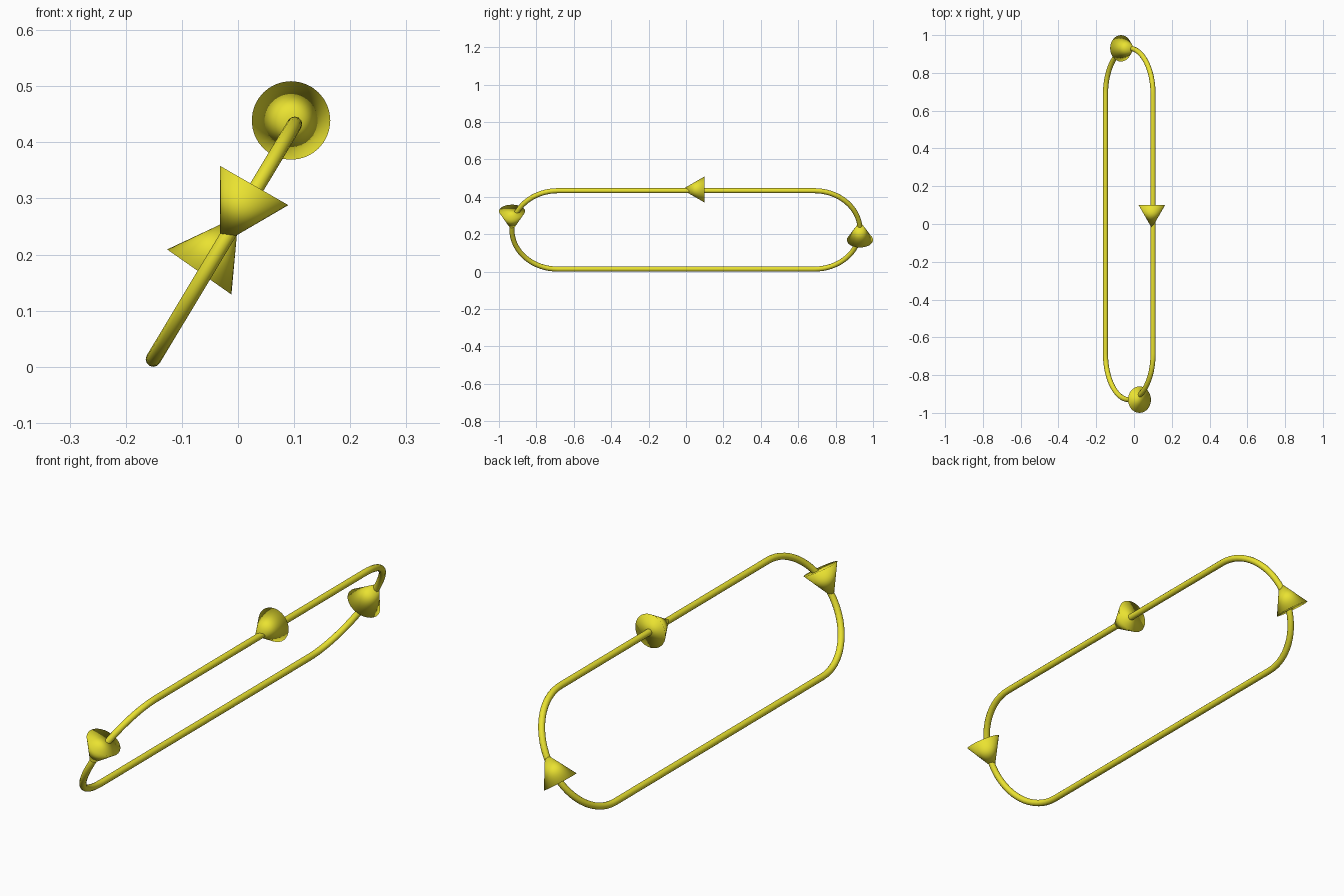
import bpy
from math import sin, cos, pi
from mathutils import Vector

if "Cube" in bpy.data.objects:
    bpy.data.objects.remove(bpy.data.objects["Cube"])

yellow = bpy.data.materials.new("yellow")
yellow.diffuse_color = (0.82, 0.76, 0.03, 1)
yellow.use_nodes = True
yellow.node_tree.nodes["Principled BSDF"].inputs["Base Color"].default_value = yellow.diffuse_color

# Tilted plane of the loop: y runs along it, slope runs up it
centre = Vector((-0.025, 0, 0.223))
slope = Vector((0.252, 0, 0.419)).normalized()
along = Vector((0, 1, 0))
R, HALF, TUBE = 0.2445, 0.686, 0.0135

# Loop: stadium path of two half circles, swept with a round section
N = 32
points = []
for side in (1, -1):
    for i in range(N + 1):
        a = -pi / 2 + pi * i / N
        points.append(centre + along * side * (HALF + R * cos(a)) + slope * side * R * sin(a))
curve = bpy.data.curves.new("loop_tube", "CURVE")
curve.dimensions = "3D"
curve.bevel_depth = TUBE
curve.bevel_resolution = 4
spline = curve.splines.new("POLY")
spline.points.add(len(points) - 1)
for p, co in zip(spline.points, points):
    p.co = (*co, 1)
spline.use_cyclic_u = True
loop = bpy.data.objects.new("loop_tube", curve)
bpy.context.collection.objects.link(loop)
bpy.context.view_layer.objects.active = loop
loop.select_set(True)
bpy.ops.object.convert(target="MESH")
loop = bpy.context.object
loop.data.materials.clear()
loop.data.materials.append(yellow)
bpy.ops.object.shade_smooth()


# Arrow heads: fully smooth cones given by base centre and pointing direction
def arrow(name, base, direction, radius=0.07, length=0.122):
    d = Vector(direction).normalized()
    bpy.ops.mesh.primitive_cone_add(
        vertices=32, radius1=radius, radius2=0, depth=length,
        location=Vector(base) + d * length / 2,
        rotation=d.to_track_quat("Z", "Y").to_euler())
    ob = bpy.context.object
    ob.name = name
    ob.data.materials.append(yellow)
    bpy.ops.object.shade_smooth()


arrow("top_arrow", (0.0945, 0.1, 0.439), (0, -1, 0))
arrow("front_arrow", (0.029, -0.93, 0.323), (-0.5, 0, -0.87))
arrow("back_arrow", (-0.069, 0.93, 0.169), (0.574, 0, 0.819))
